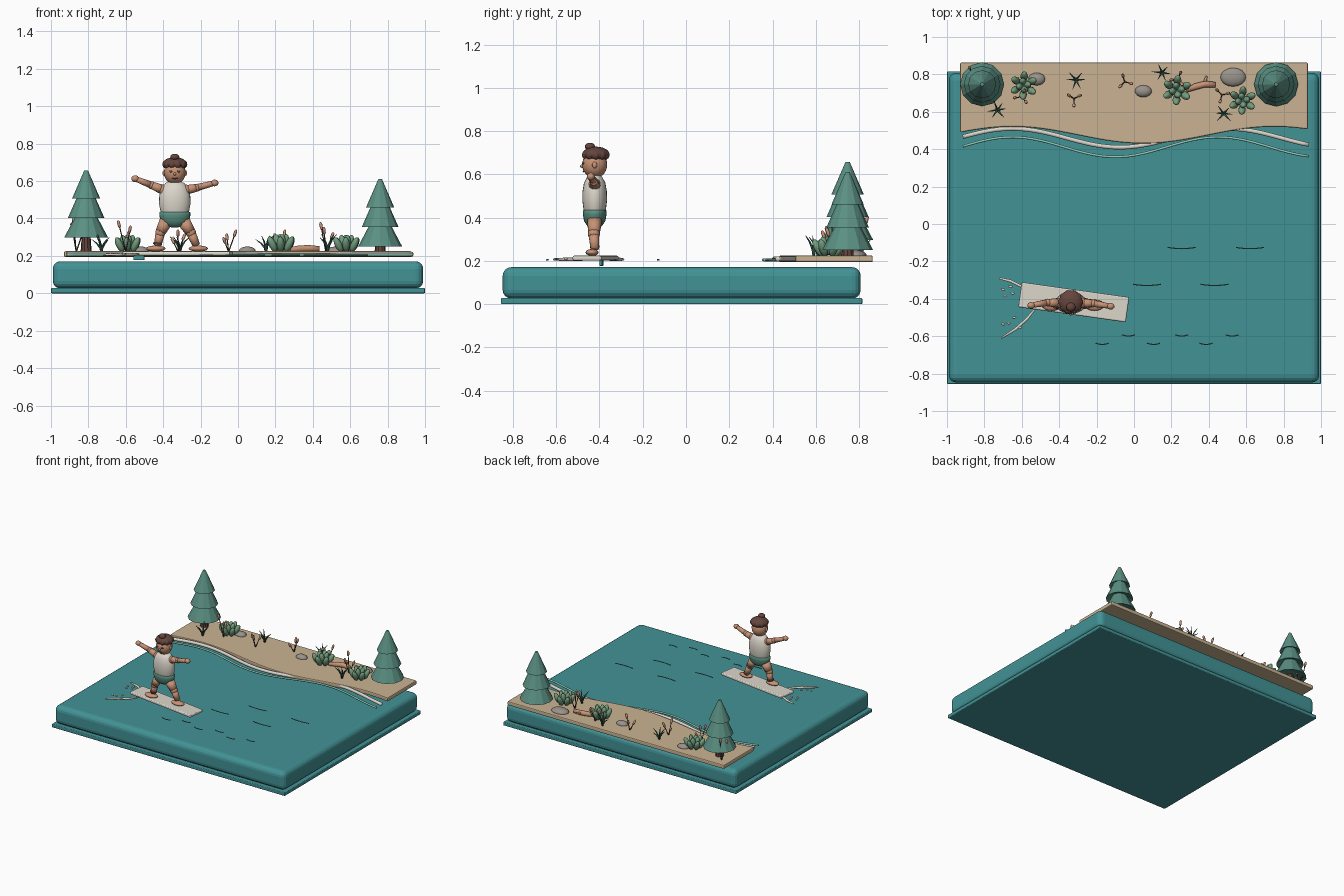
import bpy, bmesh, math, random
from mathutils import Vector, Matrix

cube = bpy.data.objects.get("Cube")
if cube:
    bpy.data.objects.remove(cube)
random.seed(4)

def material(name, r, g, b):
    m = bpy.data.materials.new(name)
    m.use_nodes = True
    m.diffuse_color = (r, g, b, 1)
    m.node_tree.nodes["Principled BSDF"].inputs["Base Color"].default_value = (r, g, b, 1)
    return m

TEAL = material("water teal", .055, .29, .305)
SAND = material("sand", .59, .45, .29)
PINE = material("pine green", .105, .28, .225)
SKIN = material("warm tan", .58, .29, .18)
BROWN = material("dark brown", .13, .06, .048)
WHITE = material("off white", .72, .68, .60)
LEAF = material("leaf green", .17, .34, .21)
ROCK = material("stone grey", .32, .29, .26)
DARK = material("reed green", .04, .12, .085)
AQUA = material("pale aqua", .27, .60, .50)

def finish(name, bm, mat, smooth=True):
    me = bpy.data.meshes.new(name)
    bmesh.ops.recalc_face_normals(bm, faces=bm.faces)
    for f in bm.faces:
        f.smooth = smooth
    bm.to_mesh(me)
    bm.free()
    me.materials.append(mat)
    ob = bpy.data.objects.new(name, me)
    bpy.context.collection.objects.link(ob)
    return ob

def bevel(ob, width, segments=3, limit=35):
    mod = ob.modifiers.new("rounding", "BEVEL")
    mod.width, mod.segments = width, segments
    mod.limit_method, mod.angle_limit = "ANGLE", math.radians(limit)

def box(name, mat, size, loc, angle=0, width=0):
    bm = bmesh.new()
    bmesh.ops.create_cube(bm, size=1)
    bmesh.ops.scale(bm, vec=size, verts=bm.verts)
    ob = finish(name, bm, mat, False)
    ob.location, ob.rotation_euler.z = loc, angle
    if width:
        bevel(ob, width, 4)
    return ob

def ball(name, mat, loc, radii, tilt=0, turn=0, seg=20):
    bm = bmesh.new()
    bmesh.ops.create_uvsphere(bm, u_segments=seg, v_segments=seg // 2 + 2, radius=1)
    spin = Matrix.Rotation(turn, 4, "Z") @ Matrix.Rotation(tilt, 4, "Y")
    bm.transform(Matrix.Translation(loc) @ spin @ Matrix.Diagonal((*radii, 1)))
    return finish(name, bm, mat)

def lathe(name, mat, loc, profile, sides, smooth=False):
    """Closed solid of revolution from (radius, height) pairs."""
    bm = bmesh.new()
    rings = [[bm.verts.new((loc[0] + r * math.cos(math.tau * i / sides),
                            loc[1] + r * math.sin(math.tau * i / sides), loc[2] + z))
              for i in range(sides)] for r, z in profile]
    for a, b in zip(rings, rings[1:]):
        for i in range(sides):
            j = (i + 1) % sides
            bm.faces.new((a[i], a[j], b[j], b[i]))
    bm.faces.new(rings[0])
    bm.faces.new(rings[-1])
    return finish(name, bm, mat, smooth)

def tube(name, mat, points, radii, sides=10):
    """Round tube along a path; radii is one number or one per point."""
    if not isinstance(radii, (list, tuple)):
        radii = [radii] * len(points)
    pts = [Vector(p) for p in points]
    bm, rings = bmesh.new(), []
    for k, p in enumerate(pts):
        d = (pts[min(k + 1, len(pts) - 1)] - pts[max(k - 1, 0)]).normalized()
        u = d.cross(Vector((0, 1, 0)) if abs(d.y) < .9 else Vector((1, 0, 0))).normalized()
        v = d.cross(u)
        rings.append([bm.verts.new(p + radii[k] * (u * math.cos(a) + v * math.sin(a)))
                      for a in (math.tau * i / sides for i in range(sides))])
    for a, b in zip(rings, rings[1:]):
        for i in range(sides):
            j = (i + 1) % sides
            bm.faces.new((a[i], a[j], b[j], b[i]))
    bm.faces.new(rings[0])
    bm.faces.new(rings[-1])
    return finish(name, bm, mat)

def wave(x, mid, amp, length):
    return mid + amp * math.cos(math.tau * (x + .65) / length)

# Water block and its foot plate
box("foot_plate", TEAL, (2, 1.67, .028), (0, -.02, .014), 0, .006)
box("water_block", TEAL, (1.98, 1.655, .145), (0, -.02, .0985), 0, .04)

# Sandy shore with a wavy front edge
bm = bmesh.new()
xs = [-.93 + 1.86 * i / 48 for i in range(49)]
outline = [(x, wave(x, .475, .045, 1.4)) for x in xs] + [(.93, .863), (-.93, .863)]
face = bm.faces.new([bm.verts.new((x, y, .194)) for x, y in outline])
new = bmesh.ops.extrude_face_region(bm, geom=[face])["geom"]
bmesh.ops.translate(bm, vec=(0, 0, .031), verts=[g for g in new if isinstance(g, bmesh.types.BMVert)])
bevel(finish("sand_shore", bm, SAND, False), .007, 2, 50)

# Foam lines along the shore
xs = [-.915 + 1.85 * i / 48 for i in range(49)]
tube("shore_foam", WHITE, [(x, wave(x, .46, .05, 1.15), .209) for x in xs], .012)
tube("shallow_line", AQUA, [(x, wave(x, .412, .053, 1.1), .205) for x in xs], .007)

# Ripples on the open water
long_ripples = [(.255, -.125), (.62, -.125), (.07, -.322), (.43, -.322)]
short_ripples = [(-.17, -.637), (.105, -.637), (.385, -.637), (-.03, -.592), (.255, -.592), (.525, -.592)]
for spots, half in ((long_ripples, .075), (short_ripples, .035)):
    for x, y in spots:
        path = [(x + half * t / 4, y - .007 * math.cos(t * math.pi / 8), .205) for t in range(-4, 5)]
        tube("ripple", PINE, path, .0035, 6)

# Surfboard with fin and wake
box("surfboard", WHITE, (.58, .135, .022), (-.322, -.418, .213), math.radians(-8), .008)
box("board_fin", TEAL, (.06, .012, .03), (-.53, -.39, .192), math.radians(-8), .004)
tube("wake_left", WHITE, [(-.72, -.29, .207), (-.66, -.305, .207), (-.6, -.335, .207), (-.55, -.37, .207)], [.005, .008, .008, .005])
tube("wake_right", WHITE, [(-.71, -.61, .207), (-.63, -.56, .207), (-.57, -.505, .207), (-.53, -.455, .207)], [.005, .008, .008, .005])
for x, y in [(-.7, -.35), (-.66, -.335), (-.69, -.385), (-.65, -.37), (-.7, -.535), (-.67, -.53), (-.61, -.555), (-.64, -.5)]:
    ball("spray_drop", WHITE, (x, y, .209), (.012, .007, .006), turn=random.uniform(-.4, .4), seg=8)

# Surfer: torso, shorts and head
cx, cy = -.338, -.422
lathe("shirt", WHITE, (cx, cy, 0), [(.055, .39), (.075, .43), (.084, .48), (.083, .52), (.073, .56), (.05, .59), (.02, .6)], 24, True)
bpy.data.objects["shirt"].scale.y = .68
bpy.data.objects["shirt"].location.y = cy * .32
lathe("shorts", PINE, (cx, 0, 0), [(.02, .353), (.052, .362), (.075, .385), (.083, .415), (.083, .432), (.07, .44)], 24, True)
bpy.data.objects["shorts"].scale.y = .66
bpy.data.objects["shorts"].location.y = cy
tube("neck", SKIN, [(cx, cy, .58), (cx, cy, .615)], .024)
ball("head", SKIN, (cx, cy, .645), (.058, .058, .062), seg=24)
ball("nose", SKIN, (cx, cy - .058, .638), (.008, .01, .008), seg=10)
tube("mouth", BROWN, [(cx - .014, cy - .051, .615), (cx, cy - .053, .612), (cx + .014, cy - .051, .615)], .003, 6)
# Hair: cap, fringe curls and top knot
ball("hair_cap", BROWN, (cx, cy + .006, .693), (.063, .062, .035), seg=24)
for i in range(10):
    a = math.tau * i / 10
    ball("hair_curl", BROWN, (cx + .047 * math.cos(a), cy + .005 + .046 * math.sin(a), .69), (.02, .02, .022), seg=12)
ball("hair_knot", BROWN, (cx, cy - .022, .728), (.025, .024, .018), seg=14)
# Limbs, one pass per side
sides = {"right": (-1, (-.462, -.42, .578), (-.55, -.435, .613), (-.415, .325), (-.43, .255)),
         "left": (1, (-.218, -.425, .565), (-.125, -.44, .59), (-.252, .325), (-.222, .255))}
for side, (s, elbow, hand, knee, ankle) in sides.items():
    shoulder = (cx + s * .062, cy, .553)
    tube(side + "_upper_arm", SKIN, [shoulder, elbow], [.026, .02])
    tube(side + "_forearm", SKIN, [elbow, hand], [.019, .014])
    ball(side + "_shoulder", SKIN, shoulder, (.028,) * 3, seg=14)
    ball(side + "_elbow", SKIN, elbow, (.021,) * 3, seg=14)
    ball(side + "_hand", SKIN, hand, (.021, .018, .018), seg=14)
    hip, knee, ankle = (cx + s * .047, cy, .385), (knee[0], cy - .004, knee[1]), (ankle[0], cy, ankle[1])
    tube(side + "_thigh", SKIN, [hip, knee], [.036, .027])
    tube(side + "_shin", SKIN, [knee, ankle], [.026, .02])
    ball(side + "_knee", SKIN, knee, (.028,) * 3, seg=14)
    ball(side + "_foot", SKIN, (ankle[0] + s * .01, cy - .012, .239), (.052, .03, .016), seg=16)
    ball(side + "_eye", DARK, (cx + s * .02, cy - .052, .652), (.01, .006, .006), seg=10)
    ball(side + "_ear", SKIN, (cx + s * .057, cy, .643), (.009, .012, .015), seg=10)
tube("ankle_strap", BROWN, [(-.43, cy, .262), (-.429, cy, .27)], .024)

# Pine trees: trunk and three drooping tiers
for x, drop in ((-.812, 0), (.76, .047)):
    lathe("pine_trunk", BROWN, (x, .747, 0), [(.03, .215), (.022, .33)], 10)
    for base, r, top, tip in ((.297, .118, .435, .045), (.402, .098, .545, .035), (.507, .075, .657, .01)):
        lathe("pine_tier", PINE, (x, .747, -drop), [(r * .45, base + .02), (r, base), (tip, top)], 12)

# Leafy shrubs
for x, y, size in ((-.59, .74, .95), (.23, .715, 1), (.58, .66, .95)):
    for count, dist, tilt, high in ((6, .052, .5, .04), (4, .022, .2, .05)):
        for i in range(count):
            a = math.tau * i / count + dist * 9
            ball("shrub_leaf", LEAF, (x + size * dist * math.cos(a), y + size * dist * math.sin(a), .222 + high * size),
                 (.02 * size, .021 * size, .046 * size), tilt, a, 10)

# Grass tufts with splayed blades
for x, y in ((-.73, .61), (-.31, .77), (.15, .81), (.48, .59)):
    for i in range(6):
        a = math.tau * i / 6 + random.uniform(-.25, .25)
        reach, high = random.uniform(.04, .056), random.uniform(.06, .1)
        tube("grass_blade", DARK, [(x + reach * t * t * math.cos(a), y + reach * t * t * math.sin(a), .22 + high * t)
                                   for t in (0, .35, .7, 1)], [.006, .006, .004, .001], 6)

# Reeds with seed heads
for x, y, high in ((-.865, .8, .19), (-.6, .68, .17), (-.32, .67, .12), (-.05, .76, .12), (.235, .775, .12), (.47, .69, .16)):
    for i in range(3):
        a = math.tau * i / 3 + x * 5
        h = high * (1 - .17 * i)
        base, tip = Vector((x, y, .22)), Vector((x + .042 * math.cos(a), y + .042 * math.sin(a), .22 + h))
        end = (tip - base).normalized() * .04
        tube("reed_stem", BROWN, [base, tip], .003, 6)
        tube("reed_head", SKIN, [tip - end, tip - end * .8, tip - end * .2, tip], [.004, .008, .008, .003], 8)

# Stones and driftwood
for x, y, rx, ry in ((-.52, .775, .045, .034), (.05, .71, .045, .032), (.53, .785, .068, .05)):
    ball("stone", ROCK, (x, y, .226), (rx, ry, .024), seg=16)
tube("driftwood", SKIN, [(.28, .715, .235), (.33, .735, .238), (.38, .748, .24), (.435, .745, .237)], [.012, .018, .018, .015])
tube("driftwood_branch", SKIN, [(.375, .748, .24), (.388, .79, .247)], [.01, .006])
